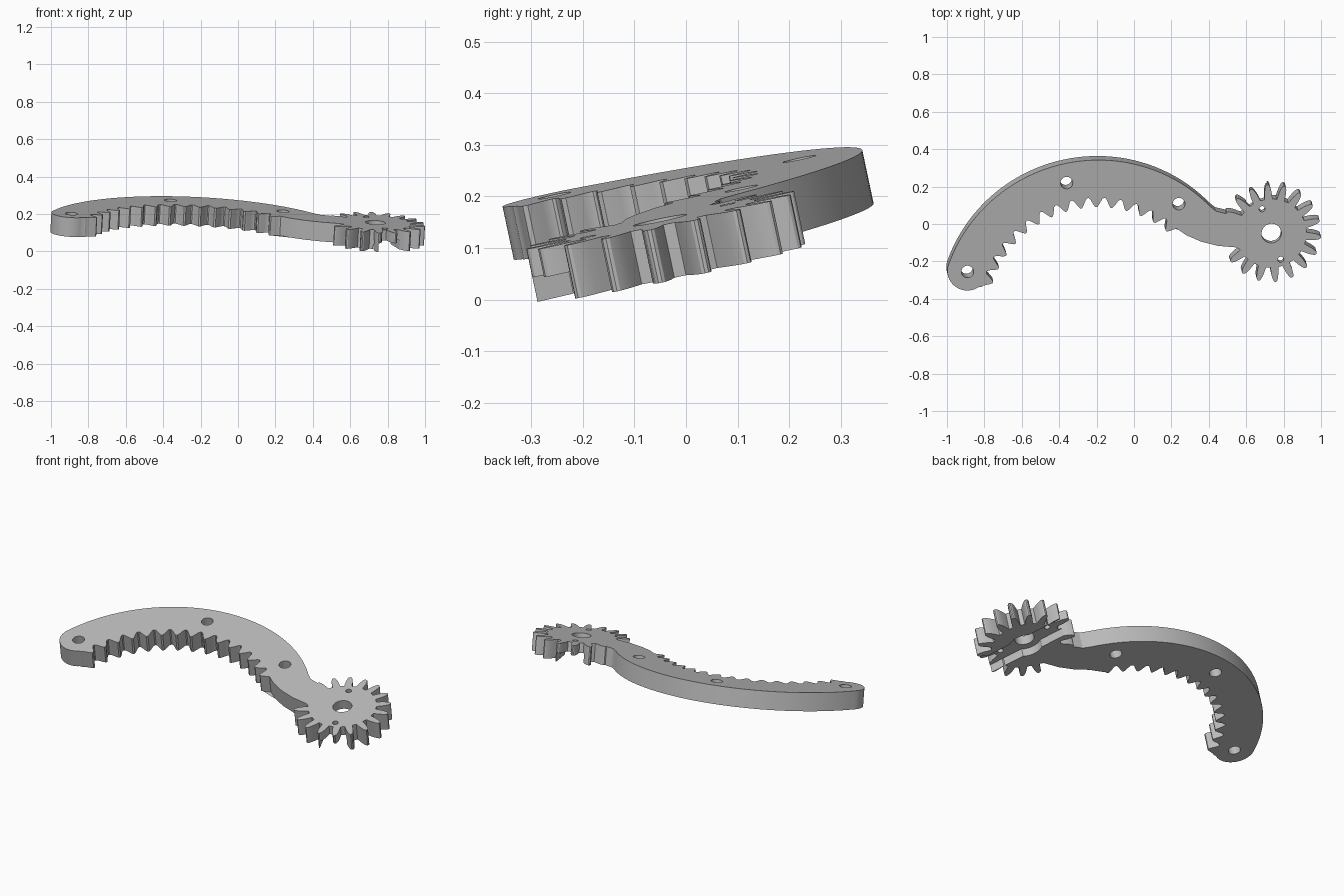
import bpy, bmesh
from math import sin, cos, radians
from mathutils import Vector, Matrix

if "Cube" in bpy.data.objects:
    bpy.data.objects.remove(bpy.data.objects["Cube"])

# Tilted top plane: z = TOP + SX * x + SY * y
TOP, SX, SY = 0.206, -0.056, 0.212
THICK, WEB = 0.105, 0.056
tilt = Vector((0, 0, 1)).rotation_difference(Vector((-SX, -SY, 1))).to_matrix()
place = Matrix.Translation((0, 0, TOP)) @ tilt.to_4x4()

grey = bpy.data.materials.new("plain_grey")
grey.use_nodes = True
grey.diffuse_color = (0.5, 0.5, 0.5, 1)
grey.node_tree.nodes["Principled BSDF"].inputs["Base Color"].default_value = (0.5, 0.5, 0.5, 1)


def flat(x, y):
    """Plan position to coordinates in the tilted plane."""
    return (tilt.transposed() @ Vector((x, y, SX * x + SY * y))).to_2d()


def polar(centre, r, deg):
    return centre + Vector((cos(radians(deg)), sin(radians(deg)))) * r


def arc(centre, r, a0, a1, n):
    return [polar(centre, r, a0 + (a1 - a0) * i / n) for i in range(n + 1)]


def tooth(centre, angle, flank, turn):
    """Tooth outline from one root over the tip to the other root."""
    rise = [polar(centre, r, angle - turn * w) for w, r in flank]
    fall = [polar(centre, r, angle + turn * w) for w, r in reversed(flank)]
    return rise + fall


def prism(name, outline, z0, z1):
    """Extrude an outline between two depths of the tilted plane."""
    bm = bmesh.new()
    base = bm.faces.new([bm.verts.new((p.x, p.y, z0)) for p in outline])
    top = bmesh.ops.extrude_face_region(bm, geom=[base])["geom"]
    verts = [v for v in top if isinstance(v, bmesh.types.BMVert)]
    bmesh.ops.translate(bm, verts=verts, vec=(0, 0, z1 - z0))
    bmesh.ops.recalc_face_normals(bm, faces=bm.faces)
    mesh = bpy.data.meshes.new(name)
    bm.to_mesh(mesh)
    bm.free()
    mesh.materials.append(grey)
    ob = bpy.data.objects.new(name, mesh)
    ob.matrix_world = place
    bpy.context.collection.objects.link(ob)
    return ob


ring = flat(-0.2, -0.48)
gear = flat(0.735, -0.05)
end = flat(-0.89, -0.25)

# Gear teeth, all but those replaced by the neck
gear_flank = [(6.5, 0.188), (5.6, 0.205), (4.6, 0.228), (3.2, 0.25), (2.0, 0.262), (0.8, 0.266)]
outline = []
for k in range(15):
    outline += tooth(gear, -145 + 20 * k, gear_flank, 1)
outline += tooth(gear, 155, gear_flank, 1)[:len(gear_flank) + 1]

# Neck top, outer arc and rounded arm end
outline += [flat(0.475, 0.06), flat(0.44, 0.068)]
outline += arc(ring, 0.84, 44, 160, 60)
outline += arc(end, 0.108, 162, 303, 20)

# Inner rack teeth
ring_flank = [(3.7, 0.634), (3.0, 0.628), (2.3, 0.614), (1.5, 0.598), (0.5, 0.583)]
for k in range(15):
    outline += tooth(ring, 162.5 - 8 * k, ring_flank, -1)

# Underside of the neck
outline += [flat(x, y) for x, y in ((0.225, -0.022), (0.28, -0.06), (0.36, -0.095),
                                    (0.45, -0.117), (0.545, -0.125))]
arm = prism("geared_arm", outline, -THICK, 0)

# Through holes
holes = [(-0.89, -0.255, 0.033), (-0.36, 0.22, 0.033), (0.24, 0.107, 0.033),
         (0.735, -0.05, 0.053), (0.685, 0.08, 0.016), (0.785, -0.19, 0.016)]
cutters = [prism("hole_cutter", arc(flat(x, y), r, 0, 348.75, 31), -0.2, 0.1)
           for x, y, r in holes]

# Slot under the gear, wider around its hub
side = [Vector((-0.3, 0.07)), Vector((-0.12, 0.07))]
side += arc(Vector((0, 0)), 0.092, 130, 50, 10)
side += [Vector((0.12, 0.07)), Vector((0.3, 0.07))]
slot = side + [-p for p in side]
turn = Matrix.Rotation(radians(-70), 2)
cutters.append(prism("slot_cutter", [gear + turn @ p for p in slot], -0.2, -WEB))

bpy.ops.object.select_all(action="DESELECT")
bpy.context.view_layer.objects.active = arm
arm.select_set(True)
for cutter in cutters:
    cutter.hide_render = True
    mod = arm.modifiers.new("cut", "BOOLEAN")
    mod.operation = "DIFFERENCE"
    mod.solver = "EXACT"
    mod.object = cutter
    bpy.ops.object.modifier_apply(modifier=mod.name)
    bpy.data.objects.remove(cutter)
bpy.ops.object.shade_smooth_by_angle(angle=radians(25))
